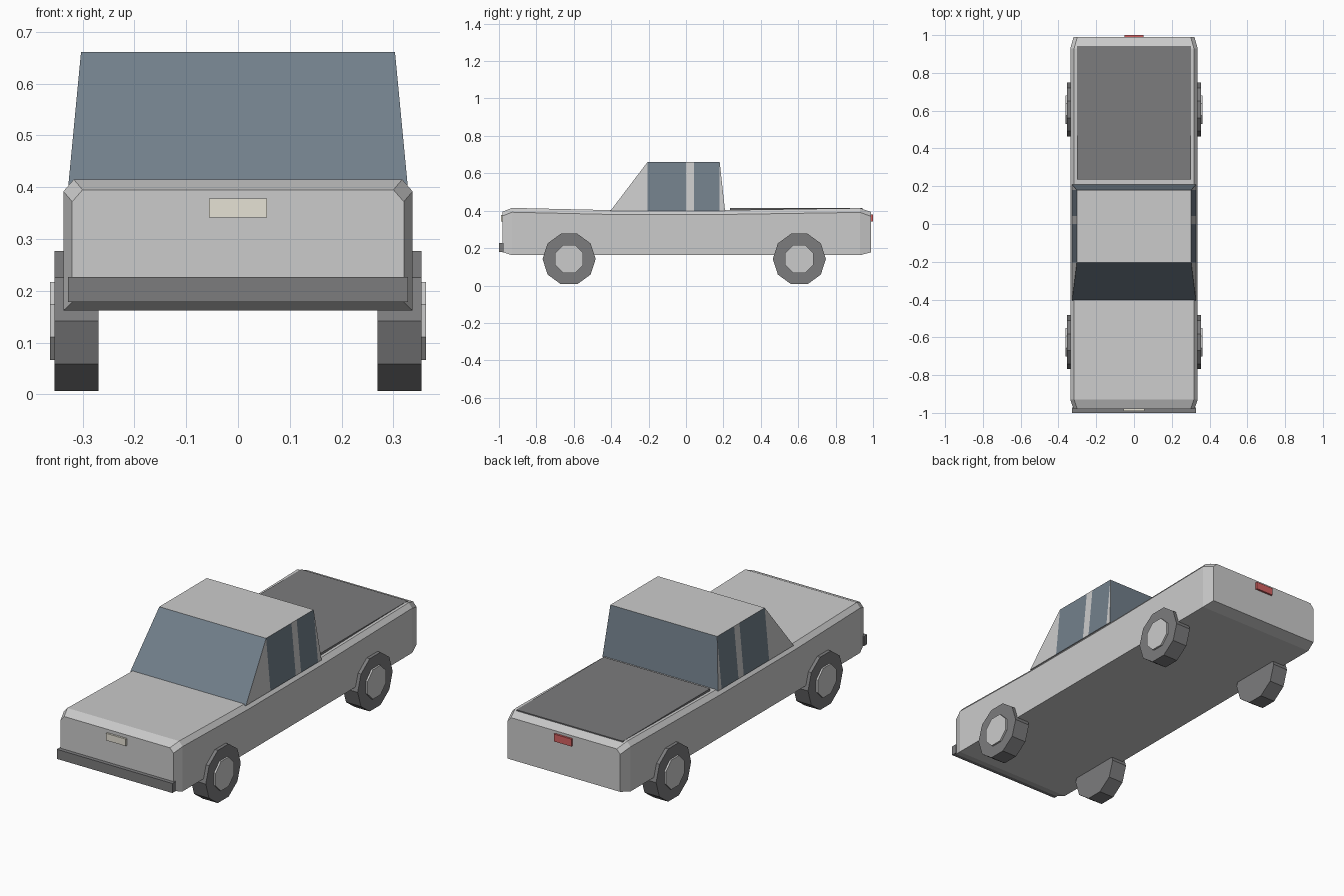
import bpy, bmesh
from math import pi, cos
from mathutils import Matrix

if "Cube" in bpy.data.objects:
    bpy.data.objects.remove(bpy.data.objects["Cube"])


def material(name, rgb):
    m = bpy.data.materials.new(name)
    m.diffuse_color = (*rgb, 1)
    m.use_nodes = True
    m.node_tree.nodes["Principled BSDF"].inputs["Base Color"].default_value = m.diffuse_color
    return m


GREY = material("body_grey", (0.8, 0.8, 0.8))
GLASS = material("dark_glass", (0.17, 0.215, 0.26))
BLACK = material("black_rubber", (0.2, 0.2, 0.205))
METAL = material("hub_metal", (0.58, 0.58, 0.6))
LAMP = material("pale_lamp", (0.79, 0.76, 0.66))
RED = material("red_lamp", (0.66, 0.12, 0.12))


def finish(name, bm, *mats):
    bmesh.ops.recalc_face_normals(bm, faces=bm.faces)
    mesh = bpy.data.meshes.new(name)
    bm.to_mesh(mesh)
    bm.free()
    for m in mats:
        mesh.materials.append(m)
    ob = bpy.data.objects.new(name, mesh)
    bpy.context.collection.objects.link(ob)
    return ob


def box(name, x, y, z, mat):
    bm = bmesh.new()
    size = [b - a for a, b in (x, y, z)]
    mid = [(a + b) / 2 for a, b in (x, y, z)]
    bmesh.ops.create_cube(bm, size=1, matrix=Matrix.Translation(mid) @ Matrix.Diagonal((*size, 1)))
    return finish(name, bm, mat)


def disc(name, x0, x1, y, z, radius, sides, turn, mat):
    bm = bmesh.new()
    place = (Matrix.Translation(((x0 + x1) / 2, y, z)) @ Matrix.Rotation(turn, 4, 'X')
             @ Matrix.Rotation(pi / 2, 4, 'Y'))
    bmesh.ops.create_cone(bm, cap_ends=True, segments=sides, radius1=radius, radius2=radius,
                          depth=abs(x1 - x0), matrix=place)
    # turn so the first vertex points straight up before the extra turn
    return finish(name, bm, mat)


# Body: loft of six-sided sections with chamfered upper edges
# (y, half width, bottom, top)
sections = [(-0.98, 0.32, 0.178, 0.395), (-0.93, 0.337, 0.162, 0.415),
            (-0.40, 0.337, 0.162, 0.403), (0.20, 0.337, 0.162, 0.403),
            (0.93, 0.337, 0.162, 0.414), (0.99, 0.32, 0.178, 0.393)]
bm = bmesh.new()
rings = []
for y, w, lo, hi in sections:
    half = [(w, lo), (w, hi - 0.023), (w - 0.02, hi)]
    pts = half + [(-x, z) for x, z in reversed(half)]
    rings.append([bm.verts.new((x, y, z)) for x, z in pts])
for a, b in zip(rings, rings[1:]):
    for i in range(6):
        j = (i + 1) % 6
        bm.faces.new((a[i], a[j], b[j], b[i]))
bm.faces.new(rings[0])
bm.faces.new(rings[-1])
finish("body", bm, GREY)

# Cab: tapered block with glass front, rear and side windows
bm = bmesh.new()
cuts = [-0.205, 0.0, 0.043, 0.18]
low, high = {}, {}
for s in (-1, 1):
    low[s] = [bm.verts.new((s * 0.328, y, 0.398)) for y in [-0.405] + cuts + [0.209]]
    high[s] = [bm.verts.new((s * 0.303, y, 0.661)) for y in cuts]
    bm.faces.new((low[s][0], low[s][1], high[s][0]))
    bm.faces.new((low[s][4], low[s][5], high[s][3]))
    for i in range(3):
        f = bm.faces.new((low[s][i + 1], low[s][i + 2], high[s][i + 1], high[s][i]))
        f.material_index = 0 if i == 1 else 1
for i, k in ((0, 0), (5, 3)):
    f = bm.faces.new((low[-1][i], low[1][i], high[1][k], high[-1][k]))
    f.material_index = 1
bm.faces.new(high[-1] + high[1][::-1])
bm.faces.new(low[-1] + low[1][::-1])
finish("cab", bm, GREY, GLASS)

# Bed cover, bumper and lamps
box("bed_cover", (-0.302, 0.302), (0.235, 0.943), (0.39, 0.415), BLACK)
box("front_bumper", (-0.328, 0.328), (-1.0, -0.972), (0.178, 0.227), BLACK)
box("front_lamp", (-0.056, 0.056), (-0.99, -0.97), (0.342, 0.378), LAMP)
box("rear_lamp", (-0.05, 0.05), (0.98, 1.0), (0.342, 0.38), RED)

# Wheels: ten-sided tyres with eight-sided hubs on the outside
R = 0.142
for end, y in (("front", -0.625), ("rear", 0.606)):
    for side, s in (("left", -1), ("right", 1)):
        disc(f"{end}_{side}_tyre", s * 0.269, s * 0.354, y, R, R, 10, 0, BLACK)
        disc(f"{end}_{side}_hub", s * 0.33, s * 0.363, y, R, 0.0755 / cos(pi / 8), 8, pi / 8, METAL)
